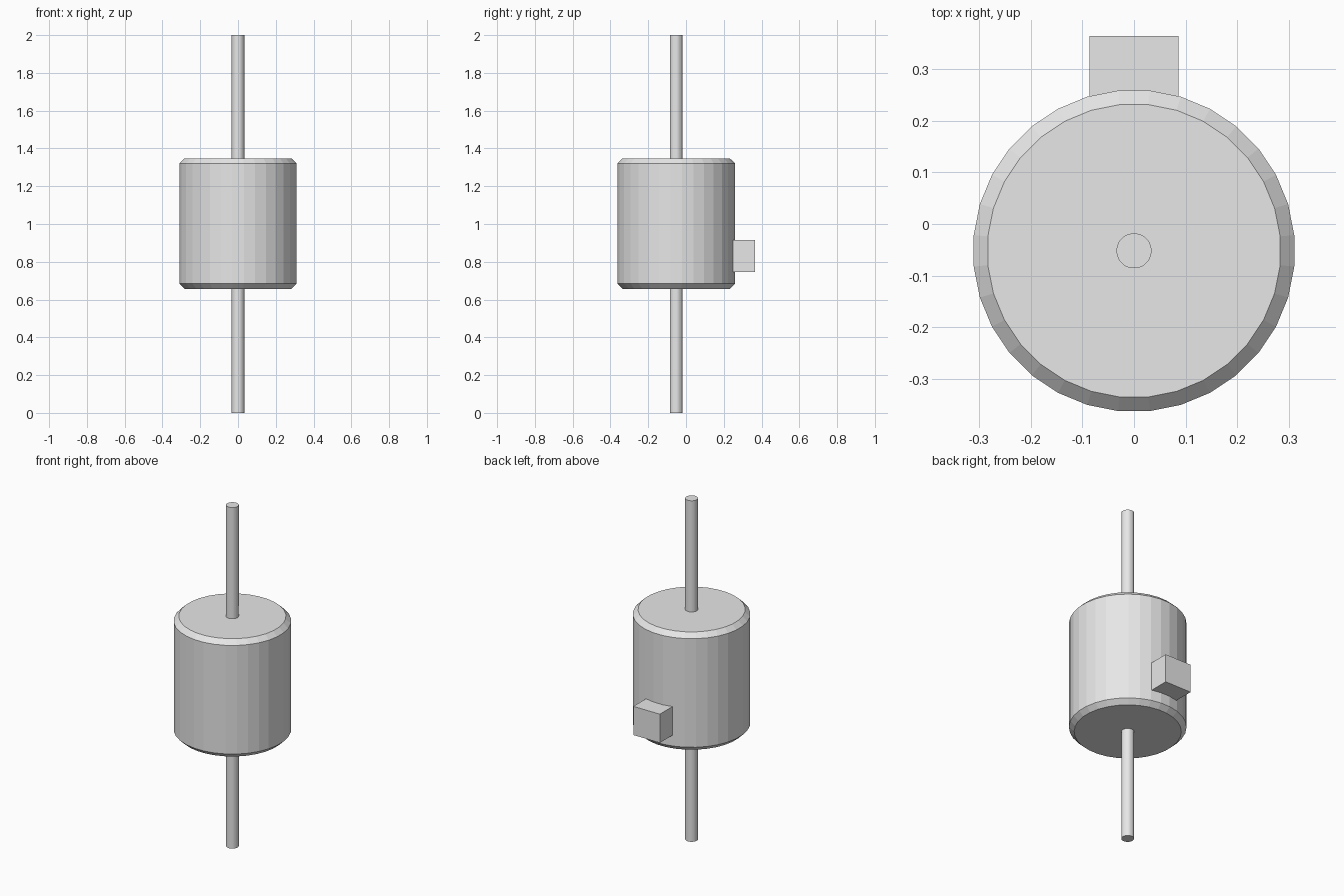
import bpy
import math

default = bpy.data.objects.get("Cube")
if default:
    bpy.data.objects.remove(default, do_unlink=True)

grey = bpy.data.materials.new("plain grey")
grey.use_nodes = True
GREY = (0.8, 0.8, 0.8, 1)
grey.diffuse_color = GREY
grey.node_tree.nodes["Principled BSDF"].inputs["Base Color"].default_value = GREY

AXIS_Y = -0.052
SIDES = 32


def lathe(name, profile):
    """Closed solid of revolution from (radius, height) pairs, bottom to top."""
    verts, faces = [], []
    for radius, z in profile:
        for i in range(SIDES):
            a = (i + 0.5) * math.tau / SIDES
            verts.append((radius * math.cos(a), AXIS_Y + radius * math.sin(a), z))
    for ring in range(len(profile) - 1):
        low, high = ring * SIDES, (ring + 1) * SIDES
        for i in range(SIDES):
            j = (i + 1) % SIDES
            faces.append((low + i, low + j, high + j, high + i))
    faces.append(tuple(reversed(range(SIDES))))
    faces.append(tuple(range(len(verts) - SIDES, len(verts))))
    mesh = bpy.data.meshes.new(name)
    mesh.from_pydata(verts, [], faces)
    mesh.materials.append(grey)
    obj = bpy.data.objects.new(name, mesh)
    bpy.context.collection.objects.link(obj)
    return obj


# Chamfered motor body
lathe("body", [(0.285, 0.657), (0.3125, 0.684), (0.3125, 1.321), (0.285, 1.348)])

# Shaft running through both ends
lathe("shaft", [(0.034, 0), (0.034, 2)])

# Terminal block on the back
bpy.ops.mesh.primitive_cube_add(size=1, location=(0, 0.29, 0.831))
block = bpy.context.object
block.name = "terminal_block"
block.scale = (0.172, 0.15, 0.168)
block.data.materials.append(grey)
